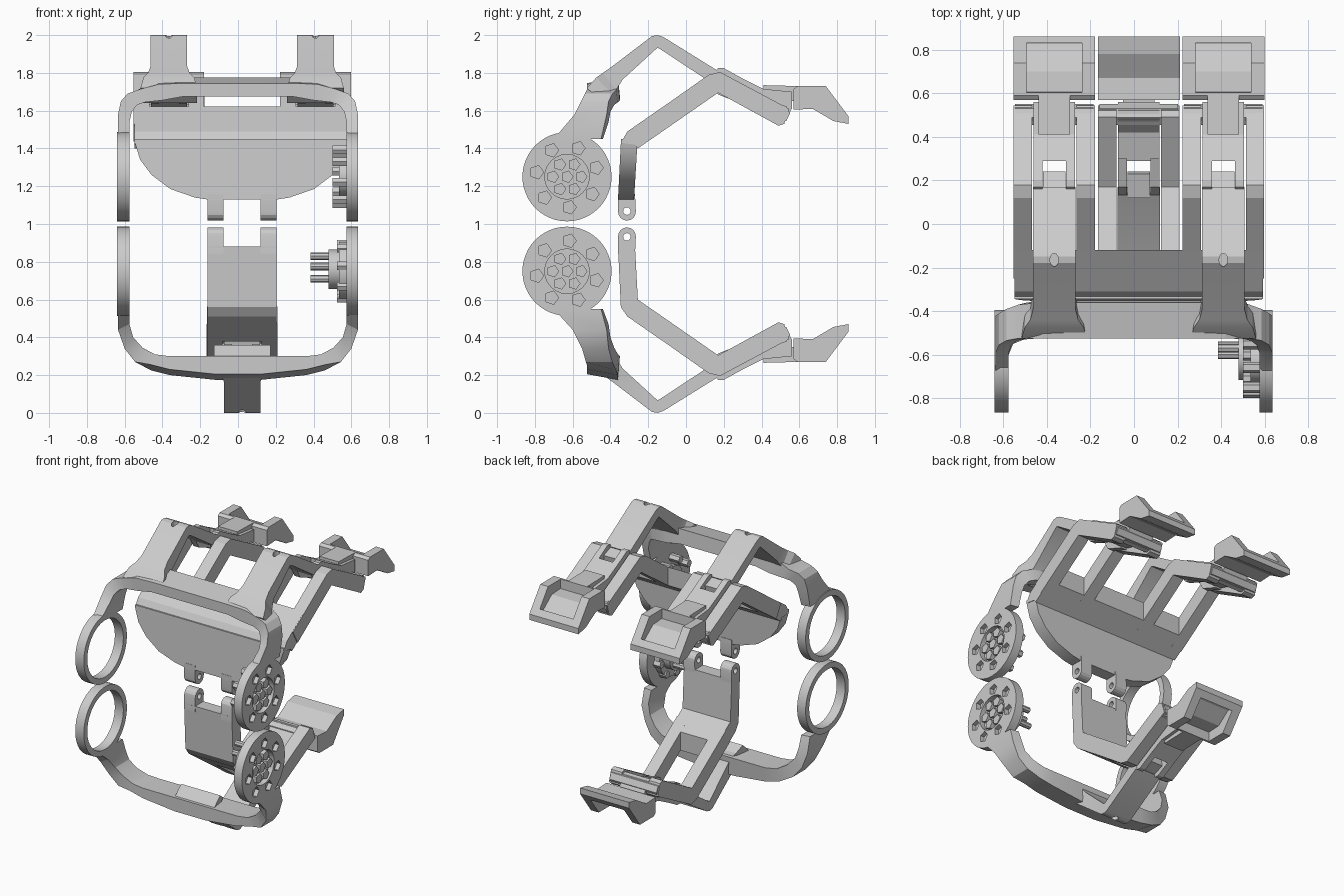
import bpy, bmesh, math
from mathutils import Vector

if "Cube" in bpy.data.objects:
    bpy.data.objects.remove(bpy.data.objects["Cube"])

CX = 0.022           # centre line of the fingers and thumb
HUB_Y, HUB_Z = -0.63, 1.25


def loft(name, sections, up=True, closed=False):
    """Skin a row of equal point loops; up=False mirrors the part to the lower half."""
    bm = bmesh.new()
    rows = [[bm.verts.new((x, y, z if up else 2 - z)) for x, y, z in s] for s in sections]
    n = len(rows[0])
    pairs = list(zip(rows, rows[1:])) + ([(rows[-1], rows[0])] if closed else [])
    for a, b in pairs:
        for i in range(n):
            j = (i + 1) % n
            bm.faces.new((a[i], a[j], b[j], b[i]))
    if not closed:
        bm.faces.new(rows[0])
        bm.faces.new(rows[-1])
    bmesh.ops.recalc_face_normals(bm, faces=bm.faces)
    me = bpy.data.meshes.new(name)
    bm.to_mesh(me)
    bm.free()
    ob = bpy.data.objects.new(name, me)
    bpy.context.collection.objects.link(ob)
    return ob


def prism(name, profile, x0, x1, up=True):
    return loft(name, [[(x, y, z) for y, z in profile] for x in (x0, x1)], up)


def circle(y, z, r, n):
    return [(y + r * math.cos(2 * math.pi * i / n), z + r * math.sin(2 * math.pi * i / n)) for i in range(n)]


def rod(name, x0, x1, y, z, r, n=16, up=True):
    return prism(name, circle(y, z, r, n), x0, x1, up)


def cut(ob, *cutters):
    for c in cutters:
        m = ob.modifiers.new("cut", 'BOOLEAN')
        m.operation, m.solver, m.object = 'DIFFERENCE', 'EXACT', c
    bpy.context.view_layer.update()
    dg = bpy.context.evaluated_depsgraph_get()
    me = bpy.data.meshes.new_from_object(ob.evaluated_get(dg))
    ob.modifiers.clear()
    ob.data = me
    for c in cutters:
        bpy.data.objects.remove(c)


def spots(r, n, start=0.0):
    return [(HUB_Y + r * math.cos(start + 2 * math.pi * i / n),
             HUB_Z + r * math.sin(start + 2 * math.pi * i / n)) for i in range(n)]


# Bent link in side view: hinge end, slope, knee, tip end
LINK = [(-0.36, 1.12), (-0.345, 1.44), (-0.31, 1.49), (0.12, 1.79), (0.18, 1.805), (0.545, 1.61),
        (0.52, 1.53), (0.49, 1.52), (0.17, 1.695), (-0.255, 1.40), (-0.27, 1.12)]
SLOPE = [(-0.36, 1.12), (-0.345, 1.44), (-0.31, 1.49), (-0.12, 1.622), (-0.12, 1.494),
         (-0.255, 1.40), (-0.27, 1.12)]
RAIL = [(-0.25, 1.53), (0.12, 1.79), (0.18, 1.805), (0.545, 1.61), (0.52, 1.53), (0.49, 1.52),
        (0.17, 1.695), (-0.2, 1.438)]


def side_frame(part, up):
    # Frame band: (outer x, outer z, inner x, inner z, front y, back y), right half
    if up:
        half = [(.635, 1.45, .575, 1.45, -.70, -.45), (.635, 1.58, .575, 1.54, -.59, -.42),
                (.62, 1.65, .562, 1.595, -.555, -.41), (.585, 1.69, .535, 1.63, -.535, -.39),
                (.53, 1.71, .49, 1.645, -.525, -.37), (.42, 1.77, .40, 1.655, -.525, -.36),
                (.29, 1.775, .29, 1.675, -.525, -.36)]
    else:
        half = [(.635, 1.45, .575, 1.45, -.70, -.45), (.635, 1.56, .575, 1.53, -.60, -.42),
                (.60, 1.66, .555, 1.60, -.55, -.41), (.545, 1.73, .505, 1.655, -.53, -.39),
                (.46, 1.775, .44, 1.69, -.525, -.37), (.36, 1.80, .36, 1.70, -.525, -.36),
                (.12, 1.825, .12, 1.70, -.525, -.36)]
    both = half + [(-a, b, -c, d, e, f) for a, b, c, d, e, f in reversed(half)]
    # The bar leans: its back edge sits on the arm slope
    loft(part + "_frame_band", [[(a, e, b - .03 * (abs(a) < .5)), (a, f, b), (c, f + .01, d),
                                 (c, e, d)] for a, b, c, d, e, f in both], up)
    # Open bearing ring on the left
    ring = []
    for (y0, z0), (y1, z1) in zip(circle(HUB_Y, HUB_Z, .236, 48), circle(HUB_Y, HUB_Z, .197, 48)):
        ring.append([(-.64, y0, z0), (-.575, y0, z0), (-.575, y1, z1), (-.64, y1, z1)])
    loft(part + "_bearing_ring", ring, up, closed=True)
    # Drive disc on the right, with recess and pentagon pockets
    disc = rod(part + "_drive_disc", .575, .635, HUB_Y, HUB_Z, .236, 48, up)
    tools = [rod("cutter", .60, .70, HUB_Y, HUB_Z, .118, 24, up)]
    tools += [rod("cutter", .605, .70, y, z, .037, 5, up) for y, z in spots(.162, 7, .3)]
    cut(disc, *tools)
    for y, z in spots(.075, 6) + [(HUB_Y, HUB_Z)]:
        rod(part + "_drive_stud", .59, .63, y, z, .034, 5, up)
    # Inner hub with pegs
    rod(part + "_hub_step", .535, .58, HUB_Y, HUB_Z, .10 if up else .155, 24, up)
    for y, z in spots(.145, 8, .2):
        rod(part + "_hub_peg", .50 if up else .525, .58, y, z, .026, 6, up)
    if not up:
        rod(part + "_hub_core", .48, .54, HUB_Y + .02, HUB_Z - .01, .105, 20, up)
        for y, z in ((-.57, 1.17), (-.60, 1.225), (-.56, 1.29)):
            rod(part + "_hub_pin", .385, .49, y, z, .02, 8, up)


def outer_arm(part, cx, up):
    # Strip rising from the frame, over the knuckle: (outer y, z, inner y, z, half width)
    st = [(-.525, 1.72, -.44, 1.64, .15), (-.475, 1.775, -.385, 1.68, .135), (-.44, 1.80, -.37, 1.71, .11),
          (-.39, 1.835, -.335, 1.765, .097), (-.18, 1.995, -.16, 1.925, .097), (-.15, 2.0, -.15, 1.932, .097),
          (-.12, 1.99, -.135, 1.925, .097), (.17, 1.81, .13, 1.75, .097)]
    arm = loft(part + "_outer_arm", [[(cx - w, a, b), (cx + w, a, b), (cx + w, c, d), (cx - w, c, d)]
                                     for a, b, c, d, w in st], up)
    oval = [(cx + .02 * math.cos(t * math.pi / 6), -.165 + .03 * math.sin(t * math.pi / 6)) for t in range(12)]
    cut(arm, loft("cutter", [[(x, y, z) for x, y in oval] for z in (1.965, 2.1)], up))
    prism(part + "_arm_tongue", [(.12, 1.82), (.24, 1.775), (.23, 1.72), (.12, 1.75)], cx - .052, cx + .052, up)


def fingertip(part, cx, up):
    # Connecting link: two cheeks, body and stub
    for s in (-1, 1):
        a, b = sorted((cx + s * .053, cx + s * .095))
        prism(part + "_link_cheek", [(.12, 1.775), (.17, 1.825), (.2, 1.825), (.30, 1.77), (.30, 1.635), (.17, 1.685)], a, b, up)
    prism(part + "_link_body", [(.29, 1.775), (.41, 1.715), (.56, 1.7), (.56, 1.61), (.52, 1.54), (.48, 1.54),
                                (.42, 1.61), (.29, 1.65)], cx - .095, cx + .095, up)
    prism(part + "_link_stub", [(.41, 1.735), (.60, 1.73), (.60, 1.65), (.41, 1.66)], cx - .073, cx + .073, up)
    # Tip pad with hollow tray on its outer side
    pad = prism(part + "_tip_pad", [(.57, 1.715), (.59, 1.73), (.74, 1.73), (.86, 1.57), (.86, 1.53), (.78, 1.545),
                                    (.73, 1.575), (.67, 1.61), (.57, 1.605)], cx - .188, cx + .188, up)
    cut(pad, prism("cutter", [(.60, 1.85), (.605, 1.665), (.70, 1.66), (.79, 1.59), (.83, 1.58), (.835, 1.85)],
                   cx - .128, cx + .128, up))
    # Hinge bolt
    rod(part + "_hinge_bolt", cx - .18, cx + .18, .50, 1.585, .05, 7, up)


def rails(part, cx, up):
    for s in (-1, 1):
        a, b = sorted((cx + s * .103, cx + s * .187))
        prism(part + "_link_rail", RAIL, a, b, up)


def lugs(part, up):
    # Pair of rounded hinge ears with a pin hole
    arc = [(-.3125 + .047 * math.cos(t), 1.065 + .047 * math.sin(t))
           for t in [math.pi + i * math.pi / 8 for i in range(9)]]
    for s in (-1, 1):
        a, b = sorted((CX + s * .098, CX + s * .183))
        ear = prism(part + "_hinge_ear", arc + [(-.27, 1.16), (-.36, 1.16)], a, b, up)
        cut(ear, rod("cutter", a - .1, b + .1, -.3125, 1.068, .02, 12, up))


# Upper jaw: frame, two fingers
side_frame("upper", True)
lugs("upper", True)
for side, fx in (("left", CX - .388), ("right", CX + .388)):
    outer_arm("upper_" + side, fx, True)
    rails("upper_" + side, fx, True)
    fingertip("upper_" + side, fx, True)

# Upper palm: plate with rounded lower edge, bent into the slope
edge = [(.185, 1.13), (.25, 1.14), (.38, 1.185), (.48, 1.26), (.54, 1.34), (.568, 1.43), (.57, 1.45)]
outline = edge + [(-x, z) for x, z in reversed(edge)]
loft("upper_palm_plate", [[(CX + x, y + s * (z - 1.13), z) for x, z in outline]
                          for y, s in ((-.36, .05), (-.275, .06))])
prism("upper_palm_slope", [(-.345, 1.43), (-.31, 1.49), (-.12, 1.622), (-.12, 1.494), (-.255, 1.40), (-.27, 1.42)],
      CX - .57, CX + .57)

# Lower jaw: frame, thumb
side_frame("lower", False)
lugs("lower", False)
outer_arm("lower_thumb", CX, False)
prism("lower_thumb_plate", SLOPE, CX - .183, CX + .183, False)
rails("lower_thumb", CX, False)
fingertip("lower_thumb", CX, False)

bpy.ops.object.select_all(action='SELECT')
bpy.context.view_layer.objects.active = bpy.context.collection.objects[0]
bpy.ops.object.shade_smooth_by_angle(angle=math.radians(20))
